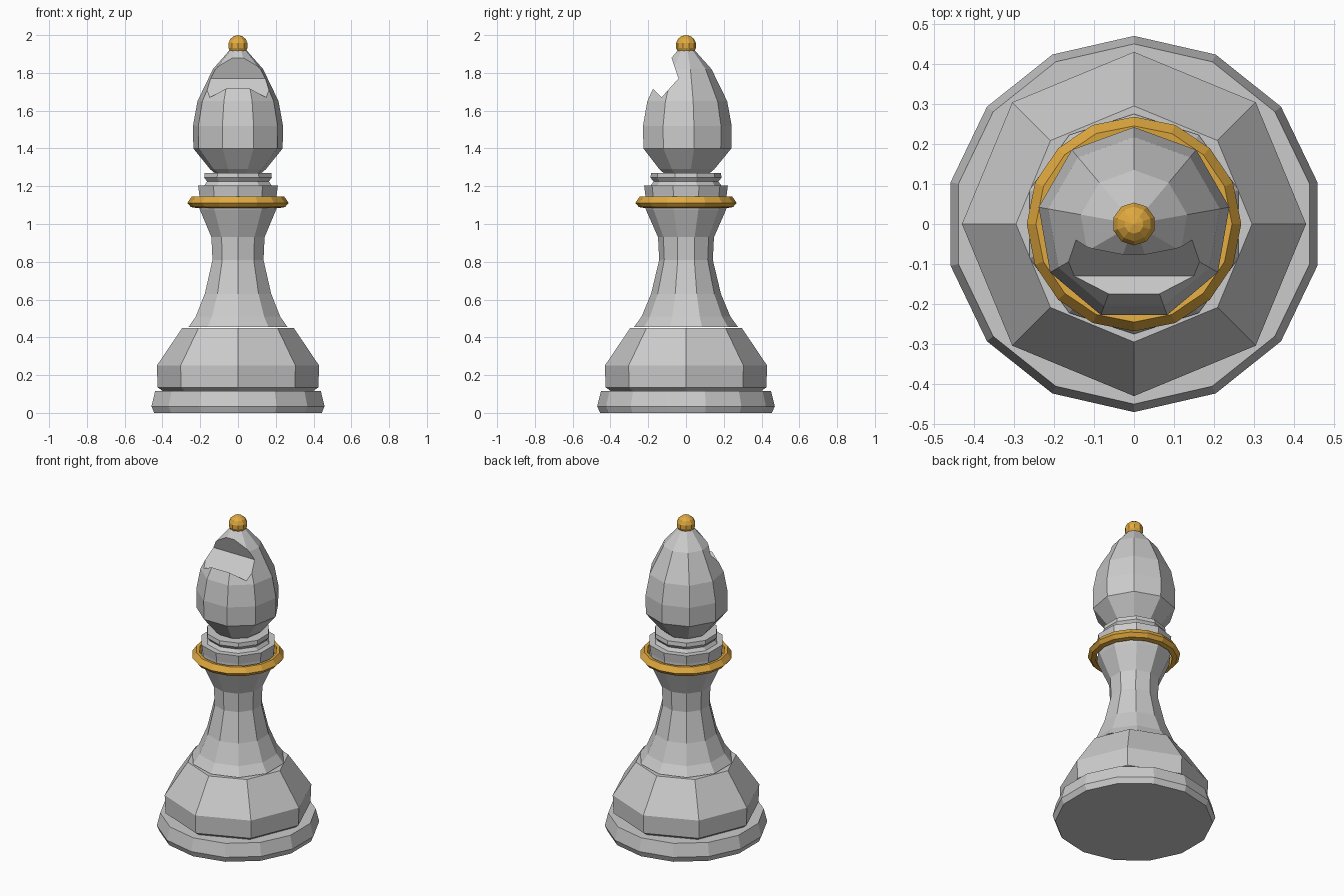
import bpy, bmesh, math

if "Cube" in bpy.data.objects:
    bpy.data.objects.remove(bpy.data.objects["Cube"])


def lathe(name, profile, sides, turn=0.0, loop=False):
    """Spin an (r, z) profile around z; close the ends or join them into a ring."""
    bm = bmesh.new()
    rings = []
    for r, z in profile:
        rings.append([bm.verts.new((r * math.cos(turn + 2 * math.pi * i / sides),
                                    r * math.sin(turn + 2 * math.pi * i / sides), z))
                      for i in range(sides)])
    pairs = list(zip(rings, rings[1:]))
    if loop:
        pairs.append((rings[-1], rings[0]))
    else:
        bm.faces.new(rings[0][::-1])
        bm.faces.new(rings[-1])
    for a, b in pairs:
        for i in range(sides):
            j = (i + 1) % sides
            bm.faces.new((a[i], a[j], b[j], b[i]))
    return finish(name, bm)


def finish(name, bm):
    bmesh.ops.recalc_face_normals(bm, faces=bm.faces[:])
    mesh = bpy.data.meshes.new(name)
    bm.to_mesh(mesh)
    bm.free()
    obj = bpy.data.objects.new(name, mesh)
    bpy.context.collection.objects.link(obj)
    return obj


quarter = math.pi / 2

# Foot and stepped body
lathe("foot_disc", [(0.455, 0.0), (0.47, 0.035), (0.45, 0.115)], 14, quarter)
lathe("lower_body", [(0.39, 0.11), (0.425, 0.135), (0.43, 0.25), (0.295, 0.45)], 8)

# Flared stem
lathe("stem", [(0.275, 0.455), (0.235, 0.51), (0.185, 0.63), (0.142, 0.81),
               (0.148, 0.93), (0.212, 1.075), (0.22, 1.10)], 10, quarter)

# Collars under the head
lathe("lower_collar", [(0.215, 1.09), (0.215, 1.15), (0.222, 1.205)], 10, quarter)
lathe("upper_collar", [(0.19, 1.20), (0.172, 1.225), (0.188, 1.245), (0.185, 1.27)], 10, quarter)

# Faceted head
head = lathe("head", [(0.12, 1.265), (0.15, 1.29), (0.24, 1.40), (0.242, 1.52), (0.218, 1.65),
                      (0.135, 1.82), (0.05, 1.915), (0.03, 1.93)], 9, quarter)

# Notch cutter through the front of the head
bm = bmesh.new()
section = [(-0.40, 1.95), (-0.13, 1.67), (-0.04, 1.77), (-0.15, 2.10)]
left, right = ([bm.verts.new((x, y, z)) for y, z in section] for x in (-0.5, 0.5))
bm.faces.new(left)
bm.faces.new(right[::-1])
for i in range(4):
    j = (i + 1) % 4
    bm.faces.new((left[i], right[i], right[j], left[j]))
cutter = finish("notch_cutter", bm)
cutter.hide_render = True

cut = head.modifiers.new("notch", 'BOOLEAN')
cut.operation = 'DIFFERENCE'
cut.solver = 'EXACT'
cut.object = cutter
bpy.context.view_layer.objects.active = head
bpy.ops.object.modifier_apply(modifier=cut.name)
bpy.data.objects.remove(cutter)

# Gold ring and top bead
gold = bpy.data.materials.new("gold")
gold.diffuse_color = (0.75, 0.40, 0.05, 1)
gold.use_nodes = True
gold.node_tree.nodes["Principled BSDF"].inputs["Base Color"].default_value = gold.diffuse_color
ring = lathe("neck_ring", [(0.222, 1.085), (0.25, 1.09), (0.268, 1.112), (0.245, 1.145), (0.225, 1.143)],
             16, quarter, loop=True)
bpy.ops.mesh.primitive_uv_sphere_add(segments=10, ring_count=7, radius=0.055, location=(0, 0, 1.945))
bead = bpy.context.object
bead.name = "top_bead"
for obj in (ring, bead):
    obj.data.materials.append(gold)
